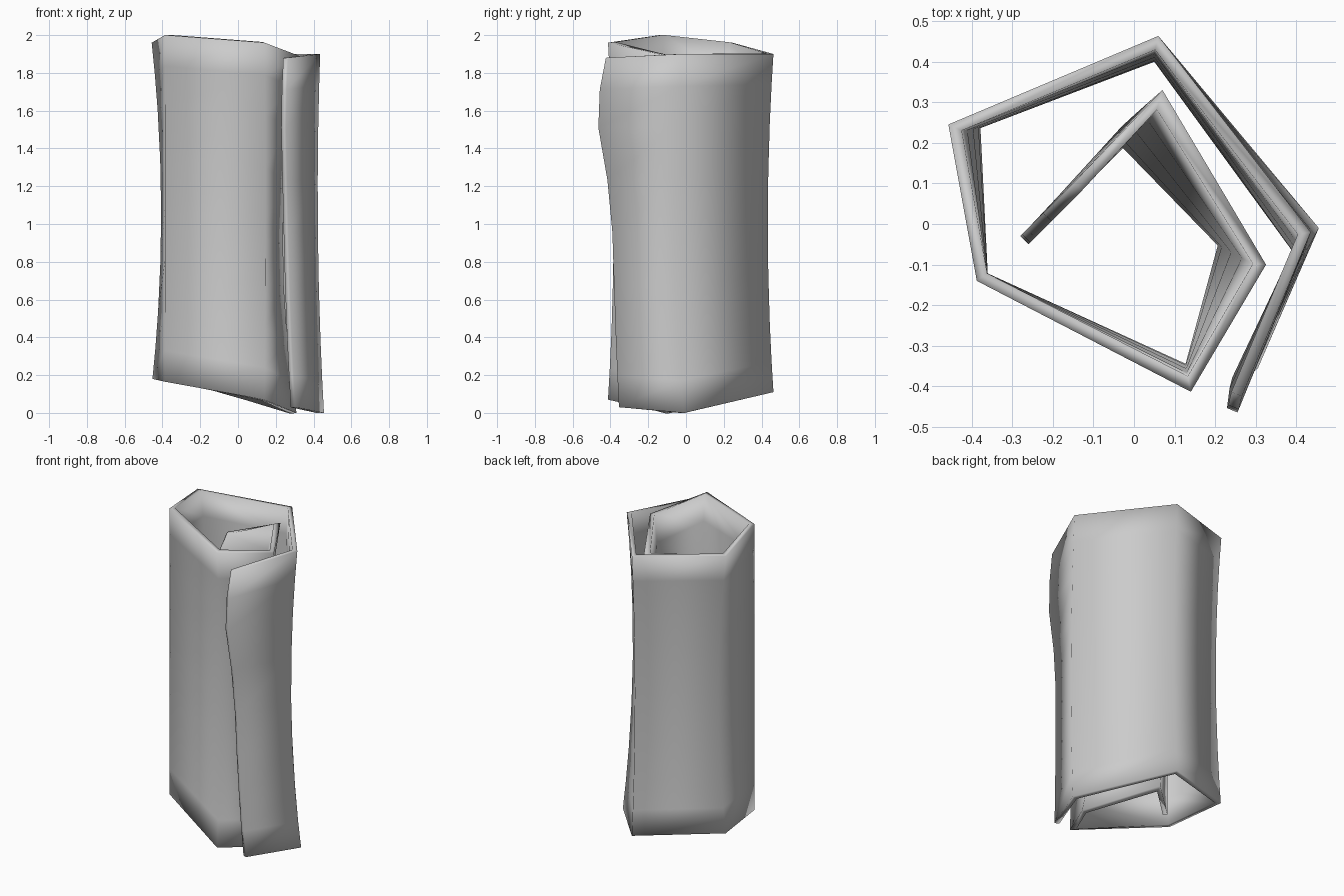
import bpy, bmesh, math
from mathutils import Vector

cube = bpy.data.objects.get("Cube")
if cube:
    bpy.data.objects.remove(cube, do_unlink=True)

mat = bpy.data.materials.new("plain grey")
mat.use_nodes = True
grey = (0.6, 0.6, 0.6, 1)
mat.diffuse_color = grey
mat.node_tree.nodes["Principled BSDF"].inputs["Base Color"].default_value = grey

# Creases along the roll, outer end to inner end: top, bottom, waist pull, upper flare
NONE = (0, 0)
CREASES = [
    ((.27, -.39, 1.88), (.305, -.355, .03), (-.02, -.015), (-.01, -.075)),
    ((.435, -.02, 1.90), (.455, -.01, .0), (-.022, -.05), NONE),
    ((.06, .463, 1.90), (.06, .463, .11), (.0, -.03), NONE),
    ((-.457, .245, 1.96), (-.453, .245, .18), (.048, .01), NONE),
    ((-.387, -.14, 2.0), (-.387, -.14, .165), (.0, .0), NONE),
    ((.14, -.413, 1.96), (.14, -.413, .07), (.005, .03), NONE),
    ((.325, -.10, 1.89), (.31, -.10, .0), (-.08, .055), NONE),
    ((.07, .33, 1.85), (.06, .31, .075), (-.1, -.085), NONE),
    ((-.13, .12, 1.82), (-.28, -.03, .16), (-.04, -.04), (-.04, -.04)),
]
LEVELS = [0, .09, .2, .35, .5, .65, .8, .91, 1]


def crease_point(crease, t):
    top, bottom, waist, flare = crease
    p = Vector(bottom).lerp(Vector(top), t)
    p += Vector((*waist, 0)) * 4 * t * (1 - t)
    p += Vector((*flare, 0)) * math.exp(-((t - .84) / .18) ** 2)
    return p


# Rolled sheet
bm = bmesh.new()
columns = [[bm.verts.new(crease_point(c, t)) for t in LEVELS] for c in CREASES]
for a, b in zip(columns, columns[1:]):
    for i in range(len(LEVELS) - 1):
        bm.faces.new((a[i], b[i], b[i + 1], a[i + 1]))
for face in bm.faces:
    face.smooth = True
mesh = bpy.data.meshes.new("rolled_sheet")
bm.to_mesh(mesh)
bm.free()
mesh.materials.append(mat)
sheet = bpy.data.objects.new("rolled_sheet", mesh)
bpy.context.collection.objects.link(sheet)

# Sheet thickness, grown inwards
solid = sheet.modifiers.new("thickness", 'SOLIDIFY')
solid.thickness = .028
solid.offset = -1
solid.use_even_offset = True
